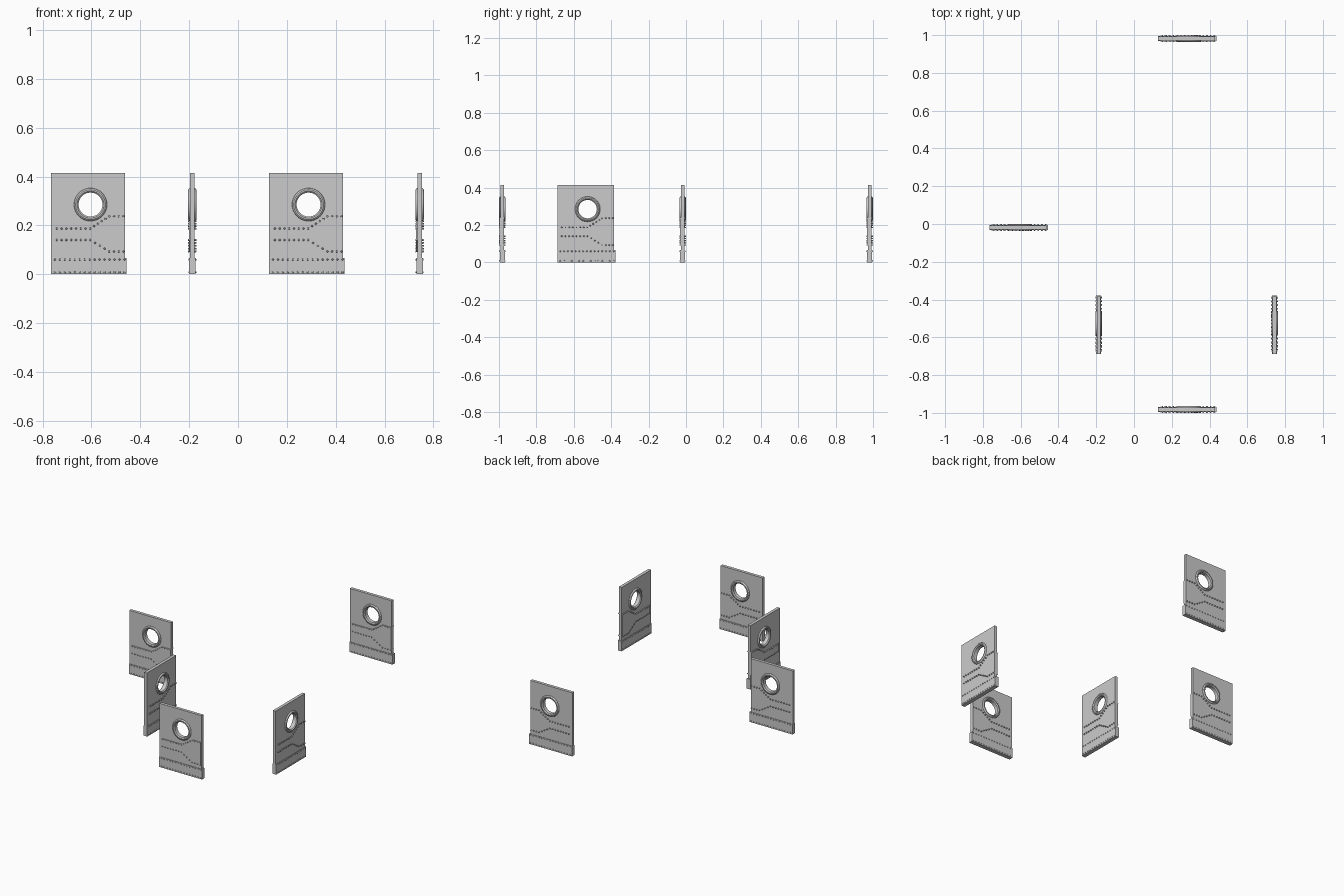
import bpy, bmesh, math
from mathutils import Matrix, Vector

if "Cube" in bpy.data.objects:
    bpy.data.objects.remove(bpy.data.objects["Cube"])

T = 0.0098                      # half thickness of a panel
RING_X, RING_Z = 0.009, 0.285   # port centre
BAND_TOP = [(-0.137, 0.19), (0.008, 0.19), (0.086, 0.24), (0.148, 0.24)]
BAND_LOW = [(-0.137, 0.137), (0.008, 0.137), (0.086, 0.09), (0.148, 0.09)]


def finish(bm, name, mat, smooth=False):
    bmesh.ops.transform(bm, matrix=mat, verts=bm.verts)
    bmesh.ops.recalc_face_normals(bm, faces=bm.faces)
    me = bpy.data.meshes.new(name)
    bm.to_mesh(me)
    bm.free()
    ob = bpy.data.objects.new(name, me)
    bpy.context.collection.objects.link(ob)
    if smooth:
        bpy.ops.object.select_all(action='DESELECT')
        ob.select_set(True)
        bpy.context.view_layer.objects.active = ob
        bpy.ops.object.shade_smooth_by_angle(angle=math.radians(25))
    return ob


def slab(name, loops, y0, y1, mat):
    """Outline (plus optional hole loops) in x/z, extruded from y0 to y1."""
    bm = bmesh.new()
    edges = []
    for pts in loops:
        vs = [bm.verts.new((x, y0, z)) for x, z in pts]
        edges += [bm.edges.new((vs[i], vs[(i + 1) % len(vs)])) for i in range(len(vs))]
    if len(loops) == 1:
        bm.faces.new(vs)
    else:
        bmesh.ops.triangle_fill(bm, edges=edges, use_beauty=True, normal=(0, -1, 0))
    res = bmesh.ops.extrude_face_region(bm, geom=bm.faces[:], use_keep_orig=True)
    moved = [g for g in res["geom"] if isinstance(g, bmesh.types.BMVert)]
    bmesh.ops.translate(bm, verts=moved, vec=(0, y1 - y0, 0))
    return finish(bm, name, mat)


def port_ring(name, mat, seg=40):
    """Closed ring profile (radius, depth) turned around the port axis."""
    half = [(0.068, 0.009), (0.066, 0.0135), (0.061, 0.0172), (0.055, 0.0172), (0.049, 0.012)]
    prof = half + [(r, -d) for r, d in reversed(half)]
    bm = bmesh.new()
    rows = []
    for i in range(seg):
        a = 2 * math.pi * i / seg
        rows.append([bm.verts.new((RING_X + r * math.cos(a), d, RING_Z + r * math.sin(a)))
                     for r, d in prof])
    n = len(prof)
    for i in range(seg):
        p, q = rows[i], rows[(i + 1) % seg]
        for j in range(n):
            bm.faces.new((p[j], p[(j + 1) % n], q[(j + 1) % n], q[j]))
    return finish(bm, name, mat, True)


def along(path, step=0.0205):
    """Evenly spaced points on a polyline."""
    pts = [Vector(p) for p in path]
    out = []
    for a, b in zip(pts, pts[1:]):
        n = max(1, round((b - a).length / step))
        out += [a.lerp(b, i / n) for i in range(n)]
    return out + [pts[-1]]


def rivets(name, points, surface, tip, mat):
    """Small tapered studs from the surface depth out to the tip depth."""
    bm = bmesh.new()
    depth = abs(tip - surface)
    rot = Matrix.Rotation(math.copysign(math.pi / 2, surface - tip), 4, 'X')
    for x, z in points:
        m = Matrix.Translation((x, (surface + tip) / 2, z)) @ rot
        bmesh.ops.create_cone(bm, cap_ends=True, segments=8, radius1=0.0042,
                              radius2=0.0028, depth=depth, matrix=m)
    return finish(bm, name, mat)


def panel(tag, mat):
    # plate with round opening
    hole = [(RING_X + 0.055 * math.cos(a), RING_Z + 0.055 * math.sin(a))
            for a in (2 * math.pi * i / 40 for i in range(40))]
    rect = [(-0.153, 0.0), (0.150, 0.0), (0.150, 0.414), (-0.153, 0.414)]
    slab(tag + "_plate", [rect, hole], -T, T, mat)
    port_ring(tag + "_port_ring", mat)
    # bottom skirt, slightly longer at one end
    skirt = [(-0.153, 0.0), (0.157, 0.0), (0.157, 0.066), (-0.153, 0.066)]
    slab(tag + "_skirt", [skirt], -0.013, 0.013, mat)
    # raised flared band on the front face
    slab(tag + "_band", [BAND_LOW + BAND_TOP[::-1]], -0.0145, 0.0, mat)
    # rivet rows on both faces
    rows = along([(-0.137, 0.06), (0.148, 0.06)]) + along([(-0.137, 0.008), (0.148, 0.008)])
    band = (along([(x + 0.008 * (x < -0.1) - 0.004 * (x > 0.1), z - 0.003) for x, z in BAND_TOP])
            + along([(x + 0.008 * (x < -0.1) - 0.004 * (x > 0.1), z + 0.003) for x, z in BAND_LOW]))
    for side, s, face in (("front", -1, 0.0143), ("back", 1, T - 0.0005)):
        rivets(f"{tag}_skirt_rivets_{side}", rows, s * 0.0125, s * 0.0165, mat)
        rivets(f"{tag}_band_rivets_{side}", band, s * face, s * 0.018, mat)


# panels facing the front
for tag, x, y in (("rear_panel", 0.28, 0.982), ("left_panel", -0.613, -0.018),
                  ("front_panel", 0.28, -0.982)):
    panel(tag, Matrix.Translation((x, y, 0)))

# panels turned sideways (mirrored: length along y, band toward -x)
swap = Matrix(((0, 1, 0, 0), (1, 0, 0, 0), (0, 0, 1, 0), (0, 0, 0, 1)))
for tag, x in (("inner_side_panel", -0.187), ("outer_side_panel", 0.744)):
    panel(tag, Matrix.Translation((x, -0.535, 0)) @ swap)
